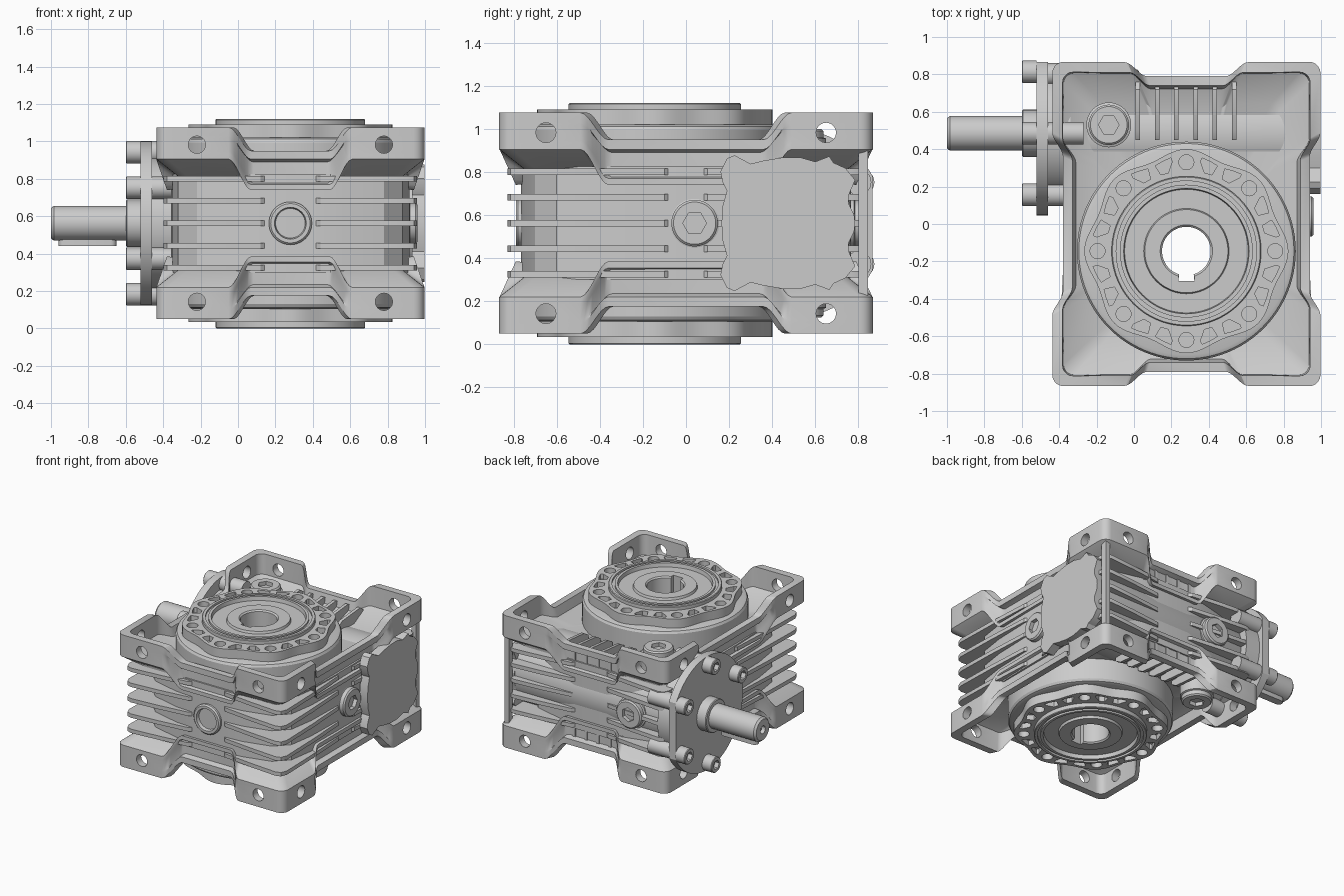
import bpy, bmesh
from math import sin, cos, pi, atan2, radians

if "Cube" in bpy.data.objects:
    bpy.data.objects.remove(bpy.data.objects["Cube"])

CX, BY, WY, ZC = 0.28, -0.145, 0.485, 0.5625   # housing x, bore y, worm y, mid height
AX = {'x': lambda a, b, h: (h, a, b), 'y': lambda a, b, h: (b, h, a), 'z': lambda a, b, h: (a, b, h)}


def loft(name, sets):
    """Mesh from sets of rings; each set is closed round both ways, zero-size rings collapse."""
    bm = bmesh.new()
    for rings in sets:
        vs = [[bm.verts.new(p) for p in r] for r in rings]
        n = len(vs[0])
        for i in range(len(vs)):
            a, b = vs[i], vs[(i + 1) % len(vs)]
            for j in range(n):
                k = (j + 1) % n
                bm.faces.new((a[j], a[k], b[k], b[j]))
    bmesh.ops.remove_doubles(bm, verts=bm.verts, dist=1e-5)
    bmesh.ops.recalc_face_normals(bm, faces=bm.faces)
    me = bpy.data.meshes.new(name)
    bm.to_mesh(me)
    bm.free()
    ob = bpy.data.objects.new(name, me)
    bpy.context.collection.objects.link(ob)
    return ob


def lathe(profile, c=(0, 0, 0), axis='z', sign=1, segs=48):
    rings = []
    for p in profile:
        f = p[2] if len(p) > 2 else (lambda t: 1)
        ring = []
        for i in range(segs):
            t = 2 * pi * i / segs
            r = p[0] * f(t)
            q = AX[axis](r * cos(t), r * sin(t), p[1] * sign)
            ring.append(tuple(q[k] + c[k] for k in range(3)))
        rings.append(ring)
    return rings


def prism(pts, h0, h1, axis='z'):
    ca = sum(p[0] for p in pts) / len(pts)
    cb = sum(p[1] for p in pts) / len(pts)
    m = AX[axis]
    return [[m(ca, cb, h0)] * len(pts), [m(a, b, h0) for a, b in pts],
            [m(a, b, h1) for a, b in pts], [m(ca, cb, h1)] * len(pts)]


def box(x0, x1, y0, y1, z0, z1):
    return prism([(x0, y0), (x1, y0), (x1, y1), (x0, y1)], z0, z1)


def cyl(r, h0, h1, c, axis, segs=32):
    return lathe([(0, h0), (r, h0), (r, h1), (0, h1)], c, axis, 1, segs)


def mirror4(q):
    """Quarter outline (from +y side to +x side) to a full loop round the housing centre."""
    out = []
    for sx, sy, rev in ((1, 1, 0), (1, -1, 1), (-1, -1, 0), (-1, 1, 1)):
        out += [(p[0] * sx, p[1] * sy) + tuple(p[2:]) for p in (q[::-1] if rev else q)]
    return out


def bore_ring(pts, z, r=0.35):
    out = []
    for p in pts:
        t = atan2(p[1] - BY, p[0])
        out.append((CX + r * cos(t), BY + r * sin(t), z))
    return out


def flat_bored(q, z0, z1):
    pts = mirror4(q)
    return [bore_ring(pts, z0), [(CX + p[0], p[1], z0) for p in pts],
            [(CX + p[0], p[1], z1) for p in pts], bore_ring(pts, z1)]


def flip(rings):
    return [[(x, y, 2 * ZC - z) for x, y, z in r] for r in rings]


def cut(ob, cutter):
    cutter.hide_render = True
    m = ob.modifiers.new("cut", 'BOOLEAN')
    m.operation, m.solver, m.object = 'DIFFERENCE', 'EXACT', cutter
    bpy.context.view_layer.objects.active = ob
    bpy.ops.object.modifier_apply(modifier=m.name)
    bpy.data.objects.remove(cutter)


# Top and bottom rims: square corner pads, dipping walls with a lip, sloping pocket floors
q, N = [], 8
ease = lambda t: t * t * (3 - 2 * t)
for i in range(N + 1):
    s = ease(i / N)
    q.append((0.21 + 0.12 * i / N, 0.79 + 0.075 * s, s))
for i in range(6):
    t = pi / 2 * (1 - i / 5)
    q.append((0.657 + 0.06 * cos(t), 0.807 + 0.06 * sin(t), 1))
for i in range(N, -1, -1):
    s = ease(i / N)
    q.append((0.66 + 0.057 * s, 0.36 + 0.13 * i / N, s))
stations = mirror4(q)


def rim_ring(inset, zf):
    return [(CX + x * (1 - inset(s) / 0.715), y * (1 - inset(s) / 0.865), zf(s)) for x, y, s in stations]


top = lambda s: 0.95 + 0.125 * s
bot = lambda s: 0.74 + 0.165 * s
flat = lambda s: 0
rec = lambda s: 0.04 * (1 - s)
rim = [bore_ring(stations, 0.72),
       rim_ring(lambda s: 0.12, lambda s: 0.75 + 0.06 * s),
       rim_ring(flat, bot), rim_ring(flat, lambda s: bot(s) + 0.03),
       rim_ring(rec, lambda s: bot(s) + 0.04), rim_ring(rec, lambda s: top(s) - 0.06),
       rim_ring(flat, lambda s: top(s) - 0.045), rim_ring(flat, top),
       rim_ring(lambda s: 0.055, top), rim_ring(lambda s: 0.075 - 0.015 * s, lambda s: 0.88 + 0.04 * s),
       rim_ring(lambda s: 0.22, lambda s: 0.835), bore_ring(stations, 0.835)]
rims = loft("housing_rims", [rim, flip(rim)])
levels = (0.9825, 2 * ZC - 0.9825)
cut(rims, loft("side_hole_cutter", [cyl(0.046, -0.6, 1.2, (0, y, z), 'x') for y in (-0.65, 0.65) for z in levels]))
cut(rims, loft("end_hole_cutter", [cyl(0.046, -1, 1, (CX + d, 0, z), 'y') for d in (-0.5, 0.5) for z in levels]))

# Housing core and horizontal cooling ribs
loft("housing_core", [flat_bored([(0.14, 0.765), (0.28, 0.755), (0.5, 0.70), (0.6, 0.6), (0.63, 0.4), (0.638, 0.12)], 0.3, 0.825)])
rib = [(0.12, 0.75), (0.16, 0.783), (0.4, 0.81), (0.62, 0.828), (0.66, 0.815), (0.678, 0.77), (0.67, 0.45),
       (0.652, 0.1), (0.62, 0.06)]
loft("cooling_ribs", [flat_bored(rib, z - 0.015, z + 0.015) for z in (0.325, 0.443, 0.5625, 0.682, 0.8)])

# Worm barrel and the fins above and below it
loft("worm_barrel", [lathe([(0, -0.42), (0.26, -0.42), (0.29, -0.36), (0.29, 0.93), (0.27, 0.95), (0, 0.95)], (0, WY, ZC), 'x', 1, 64)])
fins = []
for i in range(6):
    x = 0.02 + 0.103 * i
    fins.append(prism([(0.45, 0.78), (0.76, 0.78), (0.76, 0.90), (0.72, 0.93), (0.50, 0.91), (0.45, 0.88)], x - 0.012, x + 0.012, 'x'))
loft("barrel_fins", fins + [flip(f) for f in fins])
loft("corner_post", [box(0.93, 0.97, 0.80, 0.845, 0.15, 0.97)])

# Input flange plate trimmed at the back, with neck, bolt bosses and socket bolts
plate = []
for i in range(96):
    t = 2 * pi * i / 96
    plate.append((min(WY + 0.44 * cos(t), 0.865), ZC + 0.44 * sin(t)))
loft("input_flange", [prism(plate, -0.52, -0.46, 'x')])
loft("input_neck", [cyl(0.35, -0.47, -0.34, (0, WY, ZC), 'x', 64)])
spots = [(WY + 0.38 * cos(radians(a)), ZC + 0.38 * sin(radians(a))) for a in range(30, 390, 60)]
loft("bolt_bosses", [cyl(0.06, -0.47, -0.27, (0, min(y, 0.80), z), 'x') for y, z in spots])


def ngon(n):
    return lambda t: cos(pi / n) / cos(t % (2 * pi / n) - pi / n)


bolt = [(0, 0), (0.06, 0), (0.06, 0.075), (0.055, 0.08), (0.036, 0.08, ngon(6)), (0.036, 0.045, ngon(6)), (0, 0.045)]
loft("flange_bolts", [lathe(bolt, (-0.52, y, z), 'x', -1, 36) for y, z in spots])

# Input shaft with collar and key
loft("input_shaft", [lathe([(0, -0.99), (0.025, -0.97), (0.03, -1.0), (0.08, -1.0), (0.093, -0.985), (0.093, -0.6),
                            (0.12, -0.6), (0.126, -0.594), (0.126, -0.5), (0, -0.5)], (0, WY, ZC), 'x')])
key = [(-0.93 + 0.03 * cos(t), WY + 0.03 * sin(t)) for t in [pi / 2 + pi * i / 8 for i in range(9)]]
key += [(-0.68 + 0.03 * cos(t), WY + 0.03 * sin(t)) for t in [-pi / 2 + pi * i / 8 for i in range(9)]]
loft("shaft_key", [prism(key, 0.44, 0.52)])

# Scalloped end cover on the right
half = [(0.165, 0.0), (0.17, 0.08), (0.19, 0.15), (0.17, 0.19), (0.16, 0.24), (0.19, 0.30), (0.225, 0.315), (0.30, 0.275),
        (0.36, 0.29), (0.45, 0.305), (0.53, 0.305), (0.60, 0.285), (0.665, 0.31), (0.685, 0.28), (0.74, 0.255),
        (0.785, 0.20), (0.755, 0.13), (0.755, 0.09), (0.78, 0.04), (0.785, 0.0)]
cover = [(y, ZC + z) for y, z in half] + [(y, ZC - z) for y, z in half[-2:0:-1]]
loft("end_cover", [prism(cover, 0.93, 0.998, 'x')])


# Output drum and hub with keyed bore, mirrored about mid height
def slot(r):
    return lambda t: max(1, 0.16 / r / cos(t - 1.5 * pi)) if abs(t - 1.5 * pi) < 0.27 else 1


drum = [(0.36, 0.80), (0.585, 0.80), (0.585, 0.995), (0.575, 1.012), (0.555, 1.02), (0.36, 1.02)]
drum = lathe(drum, (CX, BY, 0), segs=96)
loft("output_drum", [drum, flip(drum)])
side = [(0.40, 0.95), (0.40, 1.115), (0.395, 1.12), (0.375, 1.12), (0.375, 1.105), (0.355, 1.105), (0.355, 1.12),
        (0.335, 1.12), (0.33, 1.09), (0.228, 1.09), (0.222, 1.108), (0.14, 1.108, slot(0.14)), (0.13, 1.098, slot(0.13))]
lower = [(p[0], 1.12 - p[1]) + tuple(p[2:]) for p in side[::-1]]
loft("output_hub", [lathe(side + lower, (CX, BY, 0), segs=144)])

# Lug rings with bolt holes and cast pockets
wave = lambda t: 1 + 0.035 * cos(8 * t)
ring = lathe([(0.38, 1.0), (0.527, 1.0, wave), (0.527, 1.09, wave), (0.38, 1.09)], (CX, BY, 0), segs=128)
lugs = loft("lug_rings", [ring, flip(ring)])
cuts = []
for k in range(8):
    t = k * pi / 4
    cuts.append(cyl(0.04, 1.03, 1.2, (CX + 0.475 * cos(t), BY + 0.475 * sin(t), 0), 'z', 24))
    for sg in (-1, 1):
        pol = [(0.43, 13), (0.43, 18.5), (0.485, 20), (0.495, 15), (0.505, 9.5), (0.485, 9)]
        pol = [(r, t + sg * radians(a)) for r, a in pol]
        cuts.append(prism([(CX + r * cos(a), BY + r * sin(a)) for r, a in pol], 1.05, 1.2))
cut(lugs, loft("lug_cutter", cuts + [flip(c) for c in cuts]))

# Hex plugs on the right, back, top and bottom, and a sight glass on the front
plug = [(0, -0.2), (0.12, -0.2), (0.12, -0.005), (0.108, 0), (0.108, 0.03), (0.098, 0.04),
        (0.055, 0.04, ngon(6)), (0.055, 0.01, ngon(6)), (0, 0.01)]
loft("oil_plugs", [lathe(plug, (0.92, 0.04, ZC), 'x', 1), lathe(plug, (-0.08, 0.785, ZC), 'y', 1),
                   lathe(plug, (-0.135, 0.53, 0.96), 'z', 1), lathe(plug, (-0.135, 0.53, 2 * ZC - 0.96), 'z', -1)])
glass = [(0, -0.1), (0.115, -0.1), (0.115, 0.005), (0.105, 0.015), (0.085, 0.015), (0.078, -0.015), (0, -0.015)]
loft("sight_glass", [lathe(glass, (CX, -0.775, ZC), 'y', -1)])

# Smooth shading with sharp edges kept
bpy.ops.object.select_all(action='DESELECT')
for ob in bpy.context.scene.objects:
    ob.select_set(True)
    bpy.context.view_layer.objects.active = ob
bpy.ops.object.shade_smooth_by_angle(angle=radians(30))
